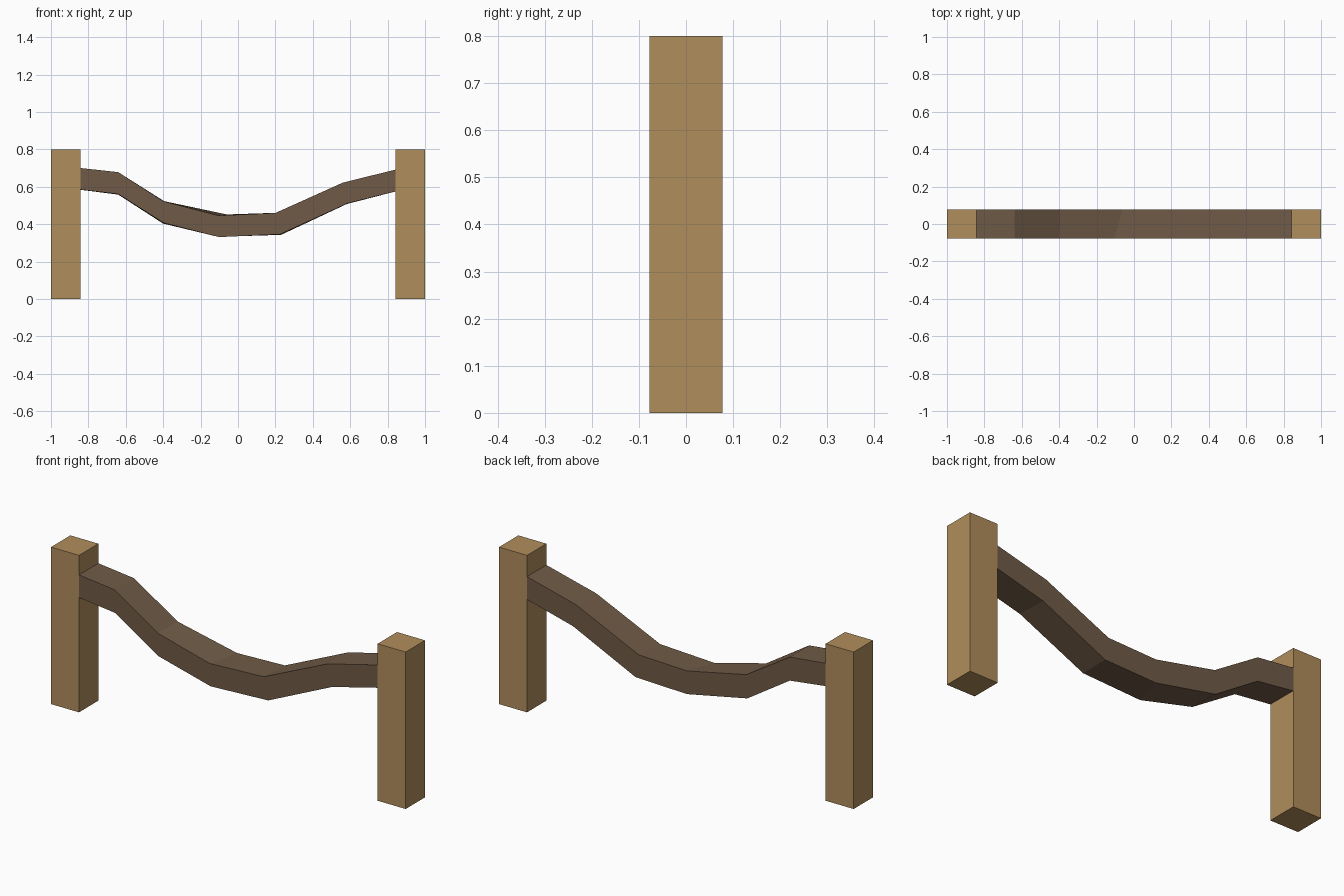
import bpy, bmesh

if "Cube" in bpy.data.objects:
    bpy.data.objects.remove(bpy.data.objects["Cube"])


def material(name, rgb):
    m = bpy.data.materials.new(name)
    m.diffuse_color = (*rgb, 1)
    m.use_nodes = True
    m.node_tree.nodes["Principled BSDF"].inputs["Base Color"].default_value = m.diffuse_color
    return m


def make_object(name, bm, mat):
    bmesh.ops.recalc_face_normals(bm, faces=bm.faces)
    me = bpy.data.meshes.new(name)
    bm.to_mesh(me)
    bm.free()
    me.materials.append(mat)
    ob = bpy.data.objects.new(name, me)
    bpy.context.collection.objects.link(ob)
    return ob


post_wood = material("light post wood", (0.434, 0.270, 0.107))
rail_wood = material("dark rail wood", (0.162, 0.105, 0.063))

# Two square posts
for side, name in ((-1, "left_post"), (1, "right_post")):
    bm = bmesh.new()
    bmesh.ops.create_cube(bm, size=1)
    for v in bm.verts:
        v.co = (side * 0.921 + v.co.x * 0.158, v.co.y * 0.156, (v.co.z + 0.5) * 0.8)
    make_object(name, bm, post_wood)

# Sagging rail: cross-sections of (x, z) for the four long edges
front_top = [(-.92, .709), (-.64, .678), (-.398, .522), (-.105, .446), (.2, .46), (.56, .622), (.92, .711)]
back_top = [(-.92, .709), (-.64, .678), (-.395, .523), (-.06, .452), (.21, .461), (.565, .622), (.92, .711)]
back_bottom = [(-.92, .594), (-.64, .558), (-.4, .403), (-.06, .334), (.23, .343), (.582, .508), (.92, .595)]
front_bottom = [(-.92, .594), (-.64, .561), (-.398, .407), (-.1, .331), (.225, .346), (.585, .511), (.92, .595)]
half = 0.0777
bm = bmesh.new()
rings = []
for ft, bt, bb, fb in zip(front_top, back_top, back_bottom, front_bottom):
    rings.append([bm.verts.new((p[0], y, p[1]))
                  for p, y in ((ft, -half), (bt, half), (bb, half), (fb, -half))])
for a, b in zip(rings, rings[1:]):
    for i in range(4):
        j = (i + 1) % 4
        bm.faces.new((a[i], a[j], b[j], b[i]))
bm.faces.new(rings[0])
bm.faces.new(rings[-1])
make_object("sagging_rail", bm, rail_wood)
